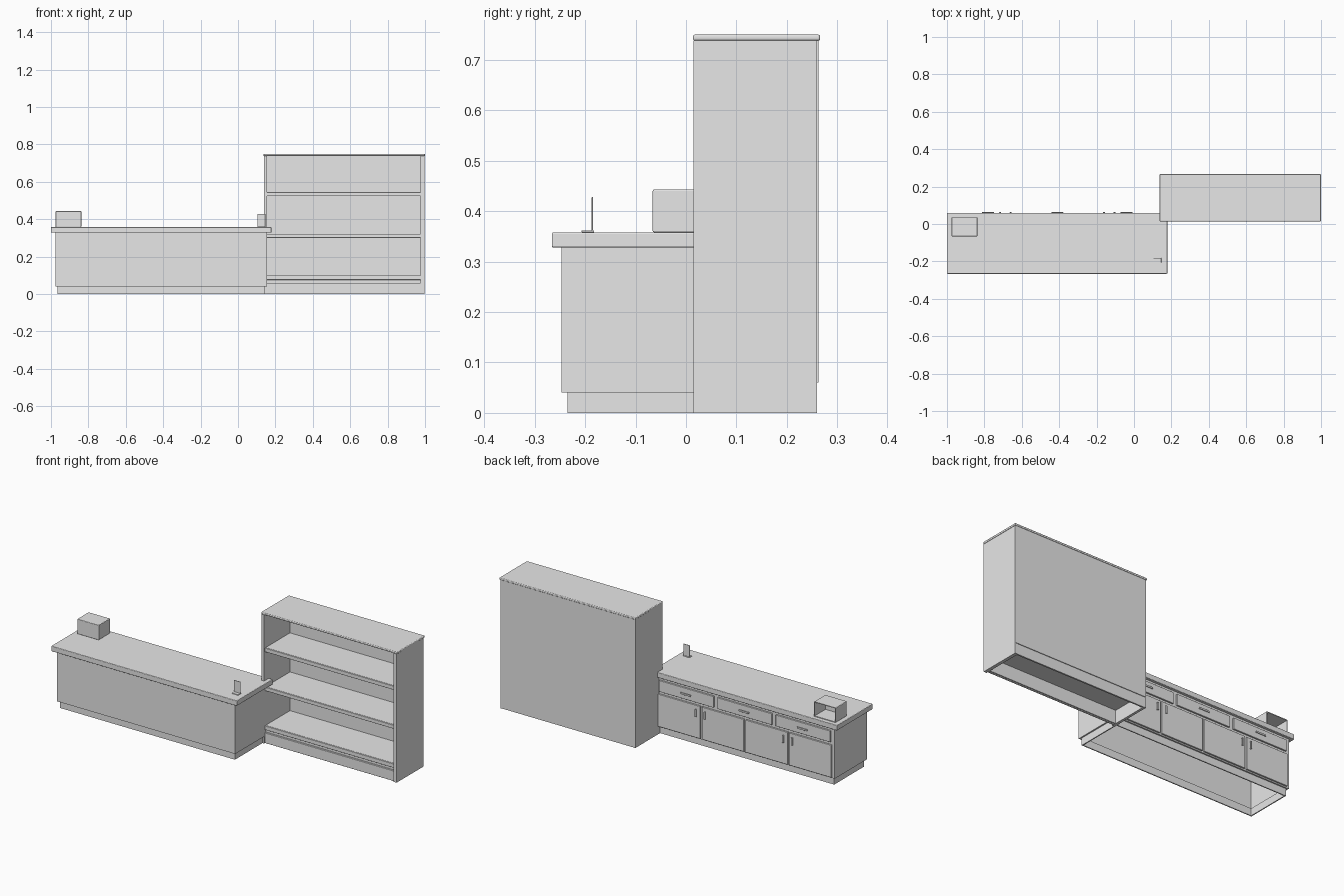
import bpy
import bmesh

if "Cube" in bpy.data.objects:
    bpy.data.objects.remove(bpy.data.objects["Cube"], do_unlink=True)

grey = bpy.data.materials.new("plain grey")
grey.use_nodes = True
grey.diffuse_color = (0.8, 0.8, 0.8, 1)
grey.node_tree.nodes["Principled BSDF"].inputs["Base Color"].default_value = (0.8, 0.8, 0.8, 1)


def box(name, x, y, z, bevel=0.0, open_side=None, wall=0.005):
    """Box from (min, max) ranges; open_side removes one face and leaves a thin shell."""
    bm = bmesh.new()
    bmesh.ops.create_cube(bm, size=1)
    for v in bm.verts:
        for i, (lo, hi) in enumerate((x, y, z)):
            v.co[i] = hi if v.co[i] > 0 else lo
    bm.normal_update()
    if open_side:
        axis, sign = open_side
        gone = [f for f in bm.faces if f.normal[axis] * sign > 0.9]
        bmesh.ops.delete(bm, geom=gone, context="FACES")
    mesh = bpy.data.meshes.new(name)
    bm.to_mesh(mesh)
    bm.free()
    mesh.materials.append(grey)
    ob = bpy.data.objects.new(name, mesh)
    bpy.context.collection.objects.link(ob)
    if bevel:
        mod = ob.modifiers.new("soft edges", "BEVEL")
        mod.width = bevel
        mod.segments = 3
    if open_side:
        mod = ob.modifiers.new("walls", "SOLIDIFY")
        mod.thickness = wall
        mod.offset = -1
    return ob


def ring(name, x, y, z, wall):
    """Four upright boards around a rectangle, open above and below."""
    box(name + "_front", x, (y[0], y[0] + wall), z)
    box(name + "_back", x, (y[1] - wall, y[1]), z)
    inner = (y[0] + wall, y[1] - wall)
    box(name + "_end_right", (x[0], x[0] + wall), inner, z)
    box(name + "_end_left", (x[1] - wall, x[1]), inner, z)


# Counter: hollow body on a recessed plinth, under a wide top
BACK = 0.045
box("counter_top", (-1, 0.178), (-0.266, 0.06), (0.328, 0.358), bevel=0.003)
ring("counter_body", (-0.975, 0.155), (-0.247, BACK), (0.04, 0.328), 0.008)
ring("counter_plinth", (-0.965, 0.145), (-0.235, BACK - 0.01), (0, 0.042), 0.006)


def bar_handle(name, cx, cz, half_x, half_z):
    """Small bar on two posts."""
    face = BACK + 0.01
    box(name + "_bar", (cx - half_x, cx + half_x), (face + 0.005, face + 0.009),
        (cz - half_z, cz + half_z), bevel=0.001)
    for s in (-1, 1):
        px = cx + s * max(half_x - 0.003, 0)  if half_x > half_z else cx
        pz = cz + s * (half_z - 0.003) if half_z > half_x else cz
        box(name + "_post", (px - 0.002, px + 0.002), (face, face + 0.006), (pz - 0.002, pz + 0.002))


# Drawers and doors on the serving side
LEFT, RIGHT = 0.145, -0.965


def fronts(name, count, gap, z):
    pitch = (LEFT - RIGHT) / count
    for i in range(count):
        hi = LEFT - i * pitch
        lo = hi - pitch
        box(f"{name}_{i + 1}", (lo + gap, hi - gap), (BACK, BACK + 0.01), z, bevel=0.002)
        yield i, lo, hi


for i, lo, hi in fronts("drawer", 3, 0.012, (0.247, 0.312)):
    bar_handle("drawer_handle", (lo + hi) / 2, 0.28, 0.032, 0.005)
for i, lo, hi in fronts("door", 4, 0.005, (0.046, 0.232)):
    side = lo + 0.028 if i % 2 == 0 else hi - 0.028
    bar_handle("door_handle", side, 0.19, 0.005, 0.022)

# Till housing, open toward the serving side
box("till_housing", (-0.975, -0.838), (-0.066, 0.036), (0.358, 0.443),
    bevel=0.003, open_side=(1, 1), wall=0.004)

# Small upright display on a foot
box("display_foot", (0.105, 0.146), (-0.207, -0.182), (0.358, 0.362), bevel=0.001)
box("display_panel", (0.105, 0.146), (-0.187, -0.184), (0.361, 0.428), bevel=0.001)

# Shelf unit: sides, front stiles, back and top
box("case_top", (0.136, 1), (0.014, 0.266), (0.738, 0.75), bevel=0.004)
for side, x in (("right", (0.14, 0.155)), ("left", (0.977, 0.996))):
    box("case_side_" + side, x, (0.026, 0.26), (0, 0.738))
    box("case_stile_" + side, x, (0.015, 0.026), (0, 0.738))
INNER = (0.155, 0.977)
box("case_back", (0.144, 0.992), (0.25, 0.263), (0.06, 0.738))
box("case_back_rail", INNER, (0.25, 0.259), (0, 0.06))

# Shelves with front nosing
for n, (lo, hi) in enumerate(((0.076, 0.099), (0.3, 0.321), (0.523, 0.545))):
    box(f"shelf_{n + 1}", INNER, (0.03, 0.25), (lo, hi))
    box(f"shelf_nosing_{n + 1}", INNER, (0.022, 0.03), (lo, hi), bevel=0.002)

# Toe board under the lowest shelf
box("toe_board", INNER, (0.022, 0.034), (0, 0.059), bevel=0.002)
box("toe_recess", INNER, (0.034, 0.042), (0, 0.076))
